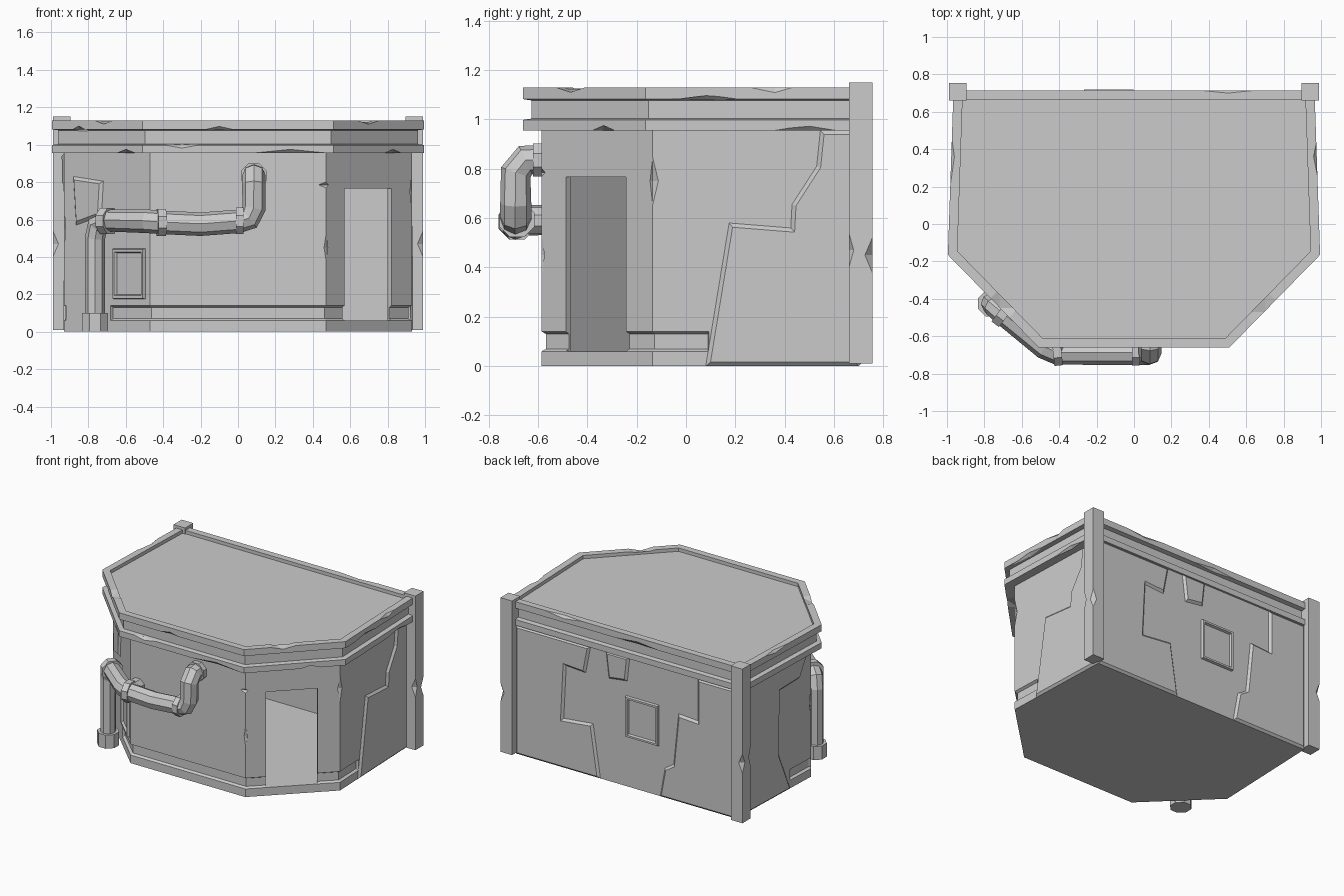
import bpy, bmesh
from math import pi
from mathutils import Vector, Matrix

if "Cube" in bpy.data.objects:
    bpy.data.objects.remove(bpy.data.objects["Cube"])

def finish(bm, name):
    bmesh.ops.recalc_face_normals(bm, faces=bm.faces)
    me = bpy.data.meshes.new(name)
    bm.to_mesh(me)
    bm.free()
    ob = bpy.data.objects.new(name, me)
    bpy.context.collection.objects.link(ob)
    return ob

def inset(pts, dist):
    """Offset a counter-clockwise outline inwards; dist is one number or one per point."""
    n, out = len(pts), []
    ds = dist if isinstance(dist, list) else [dist] * n
    for i in range(n):
        p = Vector(pts[i])
        a = (p - Vector(pts[i - 1])).normalized()
        b = (Vector(pts[(i + 1) % n]) - p).normalized()
        na, nb = Vector((-a.y, a.x)), Vector((-b.y, b.x))
        out.append(p + (na + nb) * ds[i] / (1 + na.dot(nb)))
    return out

def loft(name, levels):
    """Stack outlines [(outline, z)] into a capped solid."""
    bm = bmesh.new()
    loops = [[bm.verts.new((p[0], p[1], z)) for p in pts] for pts, z in levels]
    n = len(loops[0])
    for lo, hi in zip(loops, loops[1:]):
        for i in range(n):
            j = (i + 1) % n
            bm.faces.new((lo[i], lo[j], hi[j], hi[i]))
    bm.faces.new(loops[0][::-1])
    bm.faces.new(loops[-1])
    return finish(bm, name)

def box(name, lo, hi):
    return loft(name, [([(lo[0], lo[1]), (hi[0], lo[1]), (hi[0], hi[1]), (lo[0], hi[1])], z)
                       for z in (lo[2], hi[2])])

def on_wall(a, b, u, z, out=0.0):
    d = (Vector(b) - Vector(a)).normalized()
    p = Vector(a) + d * u + Vector((d.y, -d.x)) * out
    return Vector((p.x, p.y, z))

def slab(name, a, b, pts, steps):
    """Raised shape on wall a-b; pts are (distance along wall, z), steps are (inset, rise)."""
    bm = bmesh.new()
    f = bm.faces.new([bm.verts.new(on_wall(a, b, u, z)) for u, z in pts])
    f.normal_update()
    if f.normal.dot(on_wall(a, b, 0, 0, 1) - on_wall(a, b, 0, 0)) < 0:
        f.normal_flip()
    for thick, rise in steps:
        bmesh.ops.inset_region(bm, faces=[f], thickness=thick, depth=rise,
                               use_boundary=True, use_even_offset=True)
    me = bpy.data.meshes.new(name)
    bm.to_mesh(me)
    bm.free()
    bpy.context.collection.objects.link(bpy.data.objects.new(name, me))

def cut(ob, cutter):
    m = ob.modifiers.new("cut", 'BOOLEAN')
    m.operation, m.solver, m.object = 'DIFFERENCE', 'EXACT', cutter
    cutter.hide_render = True
    cutter.hide_set(True)

def chip(ob, items):
    """Knock diamond-shaped chips out of edges: (centre, half sizes)."""
    for i, (c, s) in enumerate(items):
        bm = bmesh.new()
        bmesh.ops.create_icosphere(bm, subdivisions=1, radius=1)
        bm.clear()
        ring = [bm.verts.new(v) for v in ((1, 0, 0), (0, 1, 0), (-1, 0, 0), (0, -1, 0))]
        for tip in (bm.verts.new((0, 0, 1)), bm.verts.new((0, 0, -1))):
            for k in range(4):
                bm.faces.new((ring[k], ring[(k + 1) % 4], tip))
        for v in bm.verts:
            v.co = Vector(c) + Vector([v.co[k] * s[k] for k in range(3)])
        cut(ob, finish(bm, f"{ob.name}_chip_cutter_{i}"))

# Wall corners, counter-clockwise from the front left
FL, FR, SR = (-.47, -.585), (.47, -.585), (.93, -.135)
BR, BL, SL = (.90, .70), (-.90, .70), (-.93, -.135)
hexa = [FL, FR, SR, BR, BL, SL]

# Walls, with a groove above the base along the front and part of the sides
def mix(a, b, t):
    return Vector(a).lerp(Vector(b), t)
plan = [(mix(SL, FL, .54), 0), (mix(SL, FL, .543), 1), (FL, 1), (FR, 1), (SR, 1),
        (mix(SR, BR, .27), 1), (mix(SR, BR, .273), 0), (BR, 0), (BL, 0),
        (mix(BL, SL, .72), 0), (mix(BL, SL, .723), 1), (SL, 1), (mix(SL, FL, .02), 0)]
outline = [p for p, _ in plan]
groove = inset(outline, [.018 * g for _, g in plan])
walls = loft("walls", [(outline, 0), (outline, .06), (groove, .07), (groove, .13),
                       (outline, .14), (outline, .96)])
cut(walls, loft("room_cutter", [(inset(hexa, .03), .06), (inset(hexa, .03), .95)]))
# Doorway through the right front corner wall
door = [on_wall(FR, SR, u, 0, o)[:2] for u, o in ((.14, -.1), (.14, .1), (.49, .1), (.49, -.1))]
cut(walls, loft("door_cutter", [(door[::-1], .0605), (door[::-1], .767)]))
chip(walls, [((.47, -.59, .785), (.05, .025, .02)), ((.475, -.59, .45), (.02, .02, .13)),
             ((.935, -.135, .75), (.025, .03, .12)), ((-.935, -.135, .55), (.02, .03, .15))])

# Roof with three bands and a sunken top
roof_line = [(-.51, -.66), (.51, -.66), (.995, -.165), (.965, .715), (-.965, .715), (-.995, -.165)]
band, rim = inset(roof_line, .033), inset(roof_line, .05)
roof = loft("roof", [(roof_line, .955), (roof_line, .998), (band, 1.003), (band, 1.077),
                     (roof_line, 1.082), (roof_line, 1.13), (rim, 1.13), (rim, 1.105)])
chip(roof, [((-.85, -.31, 1.08), (.07, .07, .02)), ((-.1, -.66, 1.08), (.08, .02, .018)),
            ((-.6, -.57, .955), (.1, .1, .02)), ((.28, -.66, .955), (.2, .02, .02)),
            ((-.3, -.66, 1.0), (.1, .02, .018)), ((.985, .08, 1.08), (.02, .18, .018)),
            ((.83, -.335, .955), (.09, .09, .02)), ((.975, .5, .955), (.02, .16, .02)),
            ((.98, .36, 1.13), (.02, .1, .025)), ((-.98, .36, 1.13), (.02, .14, .02)),
            ((.7, -.47, 1.13), (.12, .12, .02)), ((-.72, -.45, 1.13), (.1, .1, .02)),
            ((-.1, .715, 1.08), (.2, .015, .02)), ((.5, .715, 1.13), (.15, .015, .02))])

# Back corner pillars
for side, sx in (("left", -1), ("right", 1)):
    x0, x1 = sorted((sx * .895, sx * .99))
    pillar = box(f"pillar_{side}", (x0, .66, .01), (x1, .755, 1.15))
    chip(pillar, [((sx * .99, .755, .45), (.03, .03, .07)), ((sx * .99, .66, .47), (.03, .02, .07))])

# Plaster layers left on the walls, broken along jagged lines
step = [(.016, .015)]
slab("plaster_right", SR, BR, [(y + .135, z) for y, z in (
    (.08, 0), (.175, .58), (.425, .56), (.43, .655), (.53, .81), (.545, .955), (.7, .955), (.7, 0))], step)
slab("plaster_back", BR, BL, [(.9 - x, z) for x, z in (
    (.9, 0), (.21, 0), (.27, .39), (.51, .365), (.49, .76), (.33, .75), (.29, .955), (.9, .955))], step)
slab("plaster_back_far", BR, BL, [(.9 - x, z) for x, z in (
    (-.9, 0), (-.28, 0), (-.32, .22), (-.39, .265), (-.43, .65), (-.59, .64), (-.59, .955), (-.9, .955))], step)
slab("plaster_tongue", BR, BL, [(.9 - x, z) for x, z in (
    (.165, .96), (.14, .76), (-.01, .78), (-.03, .96))], step)
slab("plaster_left", BL, SL, [(.7 - y, z) for y, z in (
    (.7, 0), (.1, 0), (.23, .3), (.22, .77), (0, .78), (-.1, .955), (.7, .955))], step)
slab("plaster_patch", SL, FL, [((x + .93) * 1.4, z) for x, z in (
    (-.88, .83), (-.72, .805), (-.73, .62), (-.865, .57))], step)

# Framed panels on the left front corner wall and the back
frame = [(.004, .018), (.014, 0), (.006, -.016)]
slab("panel_front", SL, FL, [(.375, .175), (.61, .175), (.61, .445), (.375, .445)], frame)
slab("panel_back", BR, BL, [(.9, .37), (1.17, .37), (1.17, .67), (.9, .67)], frame)

# Pipe from the front wall, round the corner and down to the ground
path = [(.085, -.57, .835), (.085, -.65, .835), (.085, -.69, .785), (.085, -.69, .66),
        (.06, -.69, .605), (0, -.69, .59), (-.2, -.69, .575), (-.41, -.69, .585),
        (-.48, -.66, .59), (-.69, -.49, .595), (-.75, -.44, .57), (-.765, -.425, .5), (-.765, -.425, .02)]
radii = [1.05] * 9 + [1, .95, .9, .9]
cu = bpy.data.curves.new("pipe", 'CURVE')
cu.dimensions, cu.bevel_depth, cu.bevel_resolution, cu.use_fill_caps = '3D', .06, 2, True
sp = cu.splines.new('POLY')
sp.points.add(len(path) - 1)
for pt, co, r in zip(sp.points, path, radii):
    pt.co, pt.radius = (*co, 1), r
sp.use_smooth = False
bpy.context.collection.objects.link(bpy.data.objects.new("pipe", cu))

# Pipe collars, wall stub and foot
def ring(name, c, axis, r, length):
    bm = bmesh.new()
    m = Matrix.Translation(c) @ Vector(axis).to_track_quat('Z', 'Y').to_matrix().to_4x4() @ Matrix.Rotation(pi / 8, 4, 'Z')
    bmesh.ops.create_cone(bm, cap_ends=True, segments=8, radius1=r, radius2=r, depth=length, matrix=m)
    finish(bm, name)
ring("collar_middle", (-.41, -.685, .585), (1, .1, 0), .078, .045)
ring("collar_right", (.01, -.685, .593), (1, 0, 0), .076, .04)
ring("collar_wall", (.085, -.6, .835), (0, 1, 0), .072, .04)
ring("collar_corner", (-.7, -.48, .592), (-.8, .6, 0), .076, .05)
ring("pipe_stub", (-.41, -.63, .59), (0, 1, 0), .058, .12)
ring("pipe_foot", (-.765, -.425, .05), (0, 0, 1), .075, .10)
